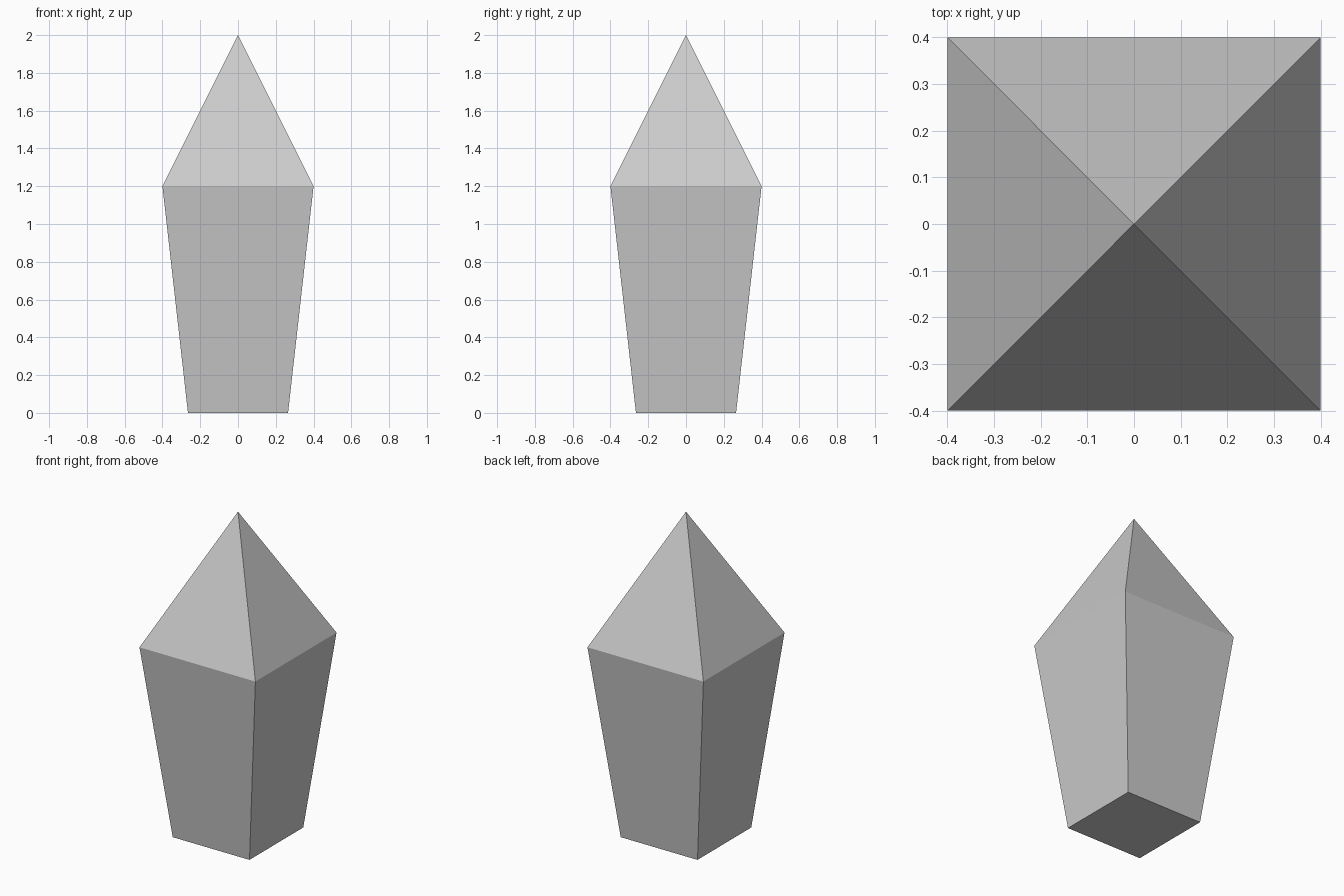
import bpy
import math

if "Cube" in bpy.data.objects:
    bpy.data.objects.remove(bpy.data.objects["Cube"])


def square_frustum(name, half_bottom, half_top, z0, z1):
    """Four-sided cone or frustum with sides aligned to x and y."""
    bpy.ops.mesh.primitive_cone_add(
        vertices=4,
        radius1=half_bottom * math.sqrt(2),
        radius2=half_top * math.sqrt(2),
        depth=z1 - z0,
        location=(0, 0, (z0 + z1) / 2),
        rotation=(0, 0, math.pi / 4),
    )
    obj = bpy.context.object
    obj.name = name
    bpy.ops.object.transform_apply(location=True, rotation=True, scale=True)
    return obj


# Tapered body, wider at the top
square_frustum("body", 0.265, 0.4, 0.0, 1.2)

# Pointed pyramid tip
square_frustum("tip", 0.4, 0.0, 1.2, 2.0)
